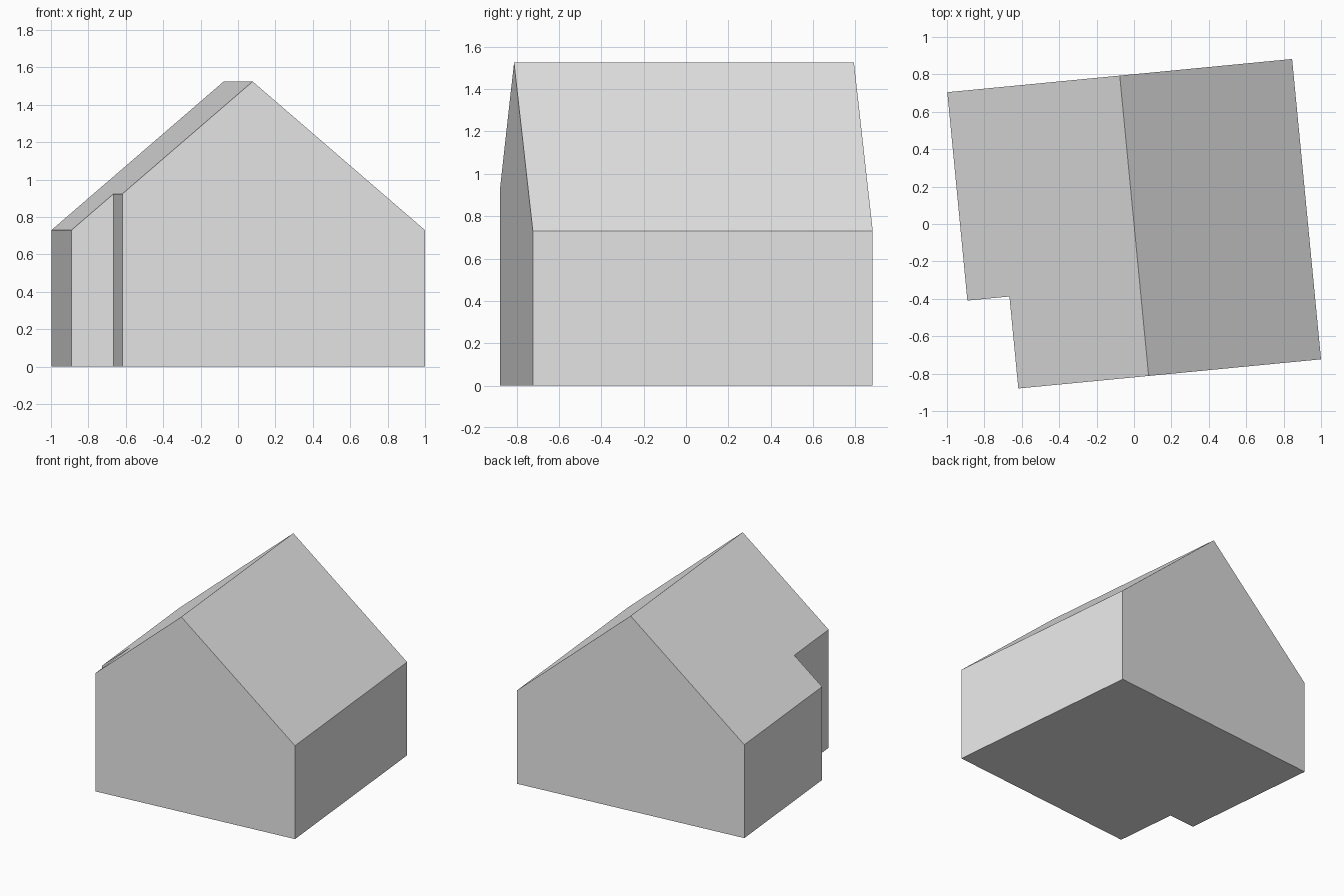
import bpy, bmesh, math
from mathutils import Matrix, Vector

cube = bpy.data.objects.get("Cube")
if cube:
    bpy.data.objects.remove(cube, do_unlink=True)

HALF_WIDTH, FRONT, BACK = 0.926, -0.816, 0.797
EAVE, RIDGE = 0.73, 1.525
NOTCH_X, NOTCH_Y = -0.70, -0.322

# Single plaster colour
grey = bpy.data.materials.new("plain_grey")
grey.use_nodes = True
colour = (0.8, 0.8, 0.8, 1)
grey.diffuse_color = colour
grey.node_tree.nodes["Principled BSDF"].inputs["Base Color"].default_value = colour

# Footprint with a notched front corner, raised into a tall block
footprint = [(HALF_WIDTH, FRONT), (HALF_WIDTH, BACK), (-HALF_WIDTH, BACK),
             (-HALF_WIDTH, NOTCH_Y), (NOTCH_X, NOTCH_Y), (NOTCH_X, FRONT)]
bm = bmesh.new()
base = bm.faces.new([bm.verts.new((x, y, 0)) for x, y in footprint])
block = bmesh.ops.extrude_face_region(bm, geom=[base], use_keep_orig=True)
top = [g for g in block["geom"] if isinstance(g, bmesh.types.BMVert)]
bmesh.ops.translate(bm, verts=top, vec=(0, 0, 2 * RIDGE))

# Roof slopes: slice the block along each pitch and close the cut
for side in (1, -1):
    normal = Vector((side * (RIDGE - EAVE), 0, HALF_WIDTH)).normalized()
    geom = bm.verts[:] + bm.edges[:] + bm.faces[:]
    cut = bmesh.ops.bisect_plane(bm, geom=geom, plane_co=(0, 0, RIDGE),
                                 plane_no=normal, clear_outer=True)
    edges = [g for g in cut["geom_cut"] if isinstance(g, bmesh.types.BMEdge)]
    bmesh.ops.edgenet_fill(bm, edges=edges)
bmesh.ops.recalc_face_normals(bm, faces=bm.faces[:])

# Turn the house slightly on its plot
bm.transform(Matrix.Rotation(math.radians(5.5), 4, "Z"))
mesh = bpy.data.meshes.new("house_body")
bm.to_mesh(mesh)
bm.free()
mesh.materials.append(grey)
house = bpy.data.objects.new("house_body", mesh)
bpy.context.collection.objects.link(house)
